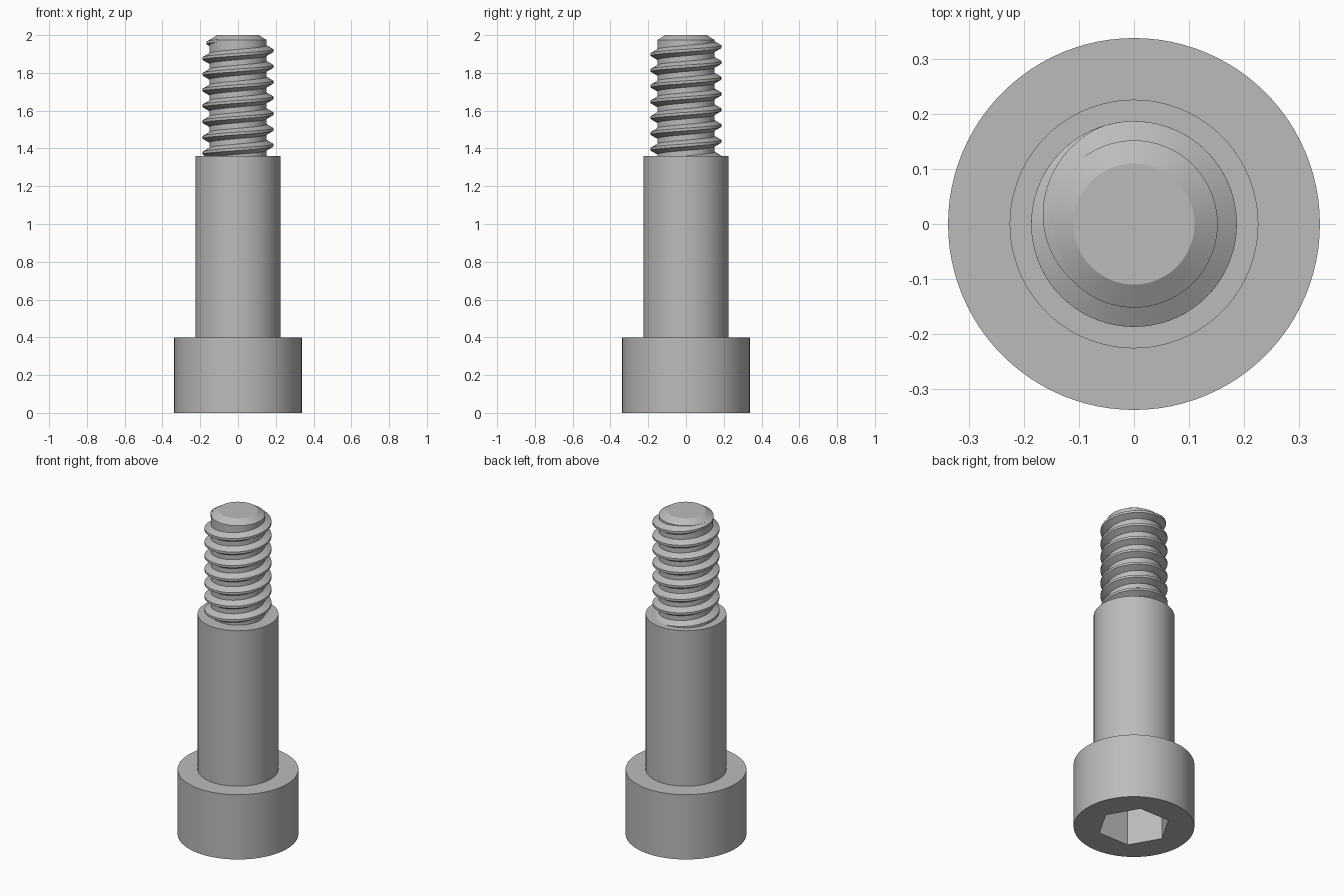
import bpy
import bmesh
from math import cos, sin, tau, radians

cube = bpy.data.objects.get("Cube")
if cube:
    bpy.data.objects.remove(cube)

steel = bpy.data.materials.new("grey_steel")
steel.use_nodes = True
GREY = (0.5, 0.5, 0.5, 1)
steel.diffuse_color = GREY
steel.node_tree.nodes["Principled BSDF"].inputs["Base Color"].default_value = GREY

SEGMENTS = 96
CORE, CREST, PITCH = 0.152, 0.187, 0.0835


def finish(bm, name):
    bmesh.ops.recalc_face_normals(bm, faces=bm.faces)
    mesh = bpy.data.meshes.new(name)
    bm.to_mesh(mesh)
    bm.free()
    obj = bpy.data.objects.new(name, mesh)
    bpy.context.collection.objects.link(obj)
    mesh.materials.append(steel)
    return obj


def activate(obj):
    bpy.ops.object.select_all(action="DESELECT")
    obj.select_set(True)
    bpy.context.view_layer.objects.active = obj


def smooth(obj):
    activate(obj)
    bpy.ops.object.shade_smooth_by_angle(angle=radians(25))


def loft(rings, name, closed_profile=False):
    """Skin successive closed rings (or profile sections) and cap both ends."""
    bm = bmesh.new()
    rows = [[bm.verts.new(p) for p in ring] for ring in rings]
    for a, b in zip(rows, rows[1:]):
        for i in range(len(a)):
            j = (i + 1) % len(a)
            bm.faces.new((a[i], a[j], b[j], b[i]))
    bm.faces.new(rows[0])
    bm.faces.new(rows[-1])
    return finish(bm, name)


def circle(radius, z, count=SEGMENTS):
    return [(radius * cos(tau * i / count), radius * sin(tau * i / count), z)
            for i in range(count)]


# Head, shoulder and chamfered thread core turned as one body
profile = [(0.338, 0), (0.338, 0.4), (0.226, 0.4), (0.226, 1.36),
           (CORE, 1.36), (CORE, 1.974), (0.11, 2)]
body = loft([circle(r, z) for r, z in profile], "screw_body")

# Hexagonal socket in the underside of the head
cutter = loft([circle(0.205, z, 6) for z in (-0.1, 0.22)], "socket_cutter")
cutter.hide_render = True
cut = body.modifiers.new("socket", "BOOLEAN")
cut.operation = "DIFFERENCE"
cut.solver = "EXACT"
cut.object = cutter
activate(body)
bpy.ops.object.modifier_apply(modifier=cut.name)
bpy.data.objects.remove(cutter)
smooth(body)

# Right-handed helical ridge that starts in the shoulder and fades out at the top
START, FADE, END, TOP = -7.1, 0.3, 0.615, 1.918
STEPS = 72
sections = []
count = int((END - START) * STEPS)
for k in range(count + 1):
    turn = START + (END - START) * k / count
    fade = max(0, (turn - FADE) / (END - FADE))
    crest = CREST - (CREST - CORE) * fade
    z = TOP + PITCH * turn
    c, s = cos(tau * turn), sin(tau * turn)
    base = 0.007 + (crest - CORE + 0.006) * 0.58
    ridge = [(CORE - 0.006, -base), (crest, -0.007),
             (crest, 0.007), (CORE - 0.006, base)]
    sections.append([(r * c, r * s, z + dz) for r, dz in ridge])
thread = loft(sections, "thread_ridge")
smooth(thread)
